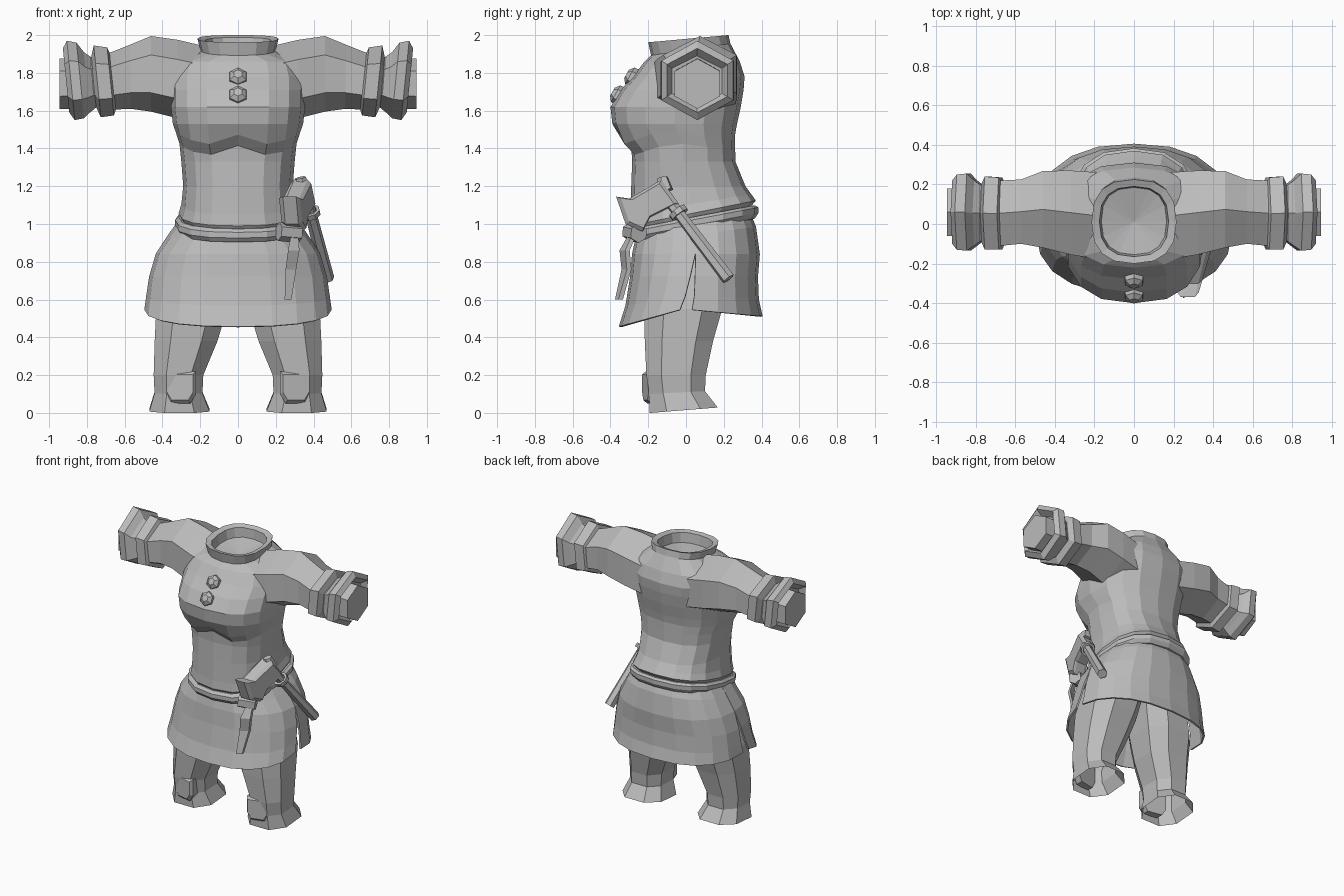
import bpy, bmesh
from math import sin, cos, pi, copysign
from mathutils import Vector

cube = bpy.data.objects.get("Cube")
if cube:
    bpy.data.objects.remove(cube)

grey = bpy.data.materials.new("plain grey")
grey.use_nodes = True
grey.diffuse_color = (0.5, 0.5, 0.5, 1)
grey.node_tree.nodes["Principled BSDF"].inputs["Base Color"].default_value = (0.5, 0.5, 0.5, 1)


def loft(name, rings, closed=True, caps=True, loop=False):
    """Skin a list of point rings; loop joins the last ring to the first."""
    bm = bmesh.new()
    rows = [[bm.verts.new(p) for p in r] for r in rings]
    n = len(rows[0])
    for a, b in zip(rows, rows[1:] + (rows[:1] if loop else [])):
        for i in range(n if closed else n - 1):
            j = (i + 1) % n
            bm.faces.new((a[i], a[j], b[j], b[i]))
    if caps and closed and not loop:
        bm.faces.new(rows[0])
        bm.faces.new(rows[-1])
    bmesh.ops.remove_doubles(bm, verts=bm.verts, dist=0.0005)
    bmesh.ops.recalc_face_normals(bm, faces=bm.faces)
    mesh = bpy.data.meshes.new(name)
    bm.to_mesh(mesh)
    bm.free()
    mesh.materials.append(grey)
    obj = bpy.data.objects.new(name, mesh)
    bpy.context.collection.objects.link(obj)
    return obj


def power(v, p):
    return copysign(abs(v) ** p, v)


def ring(z, hx, front, back, tilt=0.0, n=16, p=0.8, cx=0.0, turn=0.0):
    """Rounded horizontal section, z rising by tilt towards the back."""
    pts = []
    for i in range(n):
        a = 2 * pi * (i + turn) / n
        y = (front + back) / 2 + (back - front) / 2 * power(sin(a), p)
        pts.append((cx + hx * power(cos(a), p), y, z + tilt * y))
    return pts


def tube(side, x, front, back, low, high, shear=0.0):
    """Upright six-sided section of an arm, with a point at top and bottom."""
    pts = []
    for i in range(6):
        a = pi * i / 3
        s = (high - low) / 2 * cos(a)
        pts.append((side * (x + shear * s), (front + back) / 2 + (back - front) / 2 * sin(a) / sin(pi / 3),
                    (low + high) / 2 + s))
    return pts


def bar(name, start, end, w0, w1, n=6):
    """Straight tapered bar between two points."""
    start, end = Vector(start), Vector(end)
    q = (end - start).to_track_quat('Z', 'Y')
    rings = []
    for c, w in ((start, w0), (end, w1)):
        rings.append([c + q @ Vector((w * cos(2 * pi * (i + .5) / n), w * sin(2 * pi * (i + .5) / n), 0))
                      for i in range(n)])
    return loft(name, rings)


# Shirt: hem, waist, bust, shoulders, then the collar folding into the neck
shirt = [
    ring(.99, .28, -.26, .31, .2), ring(1.05, .315, -.30, .37, .2), ring(1.10, .30, -.295, .345, .17),
    ring(1.2, .29, -.29, .315), ring(1.33, .30, -.285, .262), ring(1.40, .31, -.29, .26, .05),
    ring(1.46, .33, -.345, .26, .05), ring(1.53, .345, -.39, .27), ring(1.62, .355, -.40, .29),
    ring(1.71, .355, -.345, .305), ring(1.78, .355, -.28, .31), ring(1.86, .33, -.22, .285),
    ring(1.92, .20, -.185, .235, .15), ring(1.98, .215, -.20, .225, .09), ring(1.97, .175, -.165, .19, .09),
    ring(1.90, .165, -.155, .185, .1), ring(1.87, .001, .01, .012)]
# Lift the underside of the bust in the middle and at the sides
for r in (5, 6):
    shirt[r] = [(x, y, z + (.03 - .05 * sin(min(1, abs(x) / .32) * pi) if y < 0 else 0)) for x, y, z in shirt[r]]
loft("shirt_body", shirt)

# Buttons on the chest, facing forward and up
for name, y, z in (("upper_button", -.28, 1.775), ("lower_button", -.355, 1.68)):
    out = Vector((0, -.8, .45)).normalized()
    c = Vector((0, y, z))
    bar(name + "_base", c - out * .03, c + out * .02, .055, .05)
    bar(name + "_top", c + out * .02, c + out * .04, .05, .025)

for side, word in ((1, "left"), (-1, "right")):
    # Sleeve widening into the shoulder, its two bands and the wrist
    loft(word + "_sleeve", [tube(side, *s) for s in (
        (.17, -.18, .26, 1.53, 1.94), (.32, -.155, .27, 1.56, 1.975),
        (.46, -.12, .268, 1.595, 1.995),
        (.57, -.10, .225, 1.61, 1.95), (.67, -.11, .22, 1.605, 1.91), (.80, -.08, .19, 1.63, 1.88))])
    loft(word + "_arm_band", [tube(side, *s, .1) for s in (
        (.655, -.09, .20, 1.62, 1.88), (.675, -.13, .235, 1.575, 1.935),
        (.745, -.13, .24, 1.565, 1.945), (.765, -.09, .20, 1.62, 1.88))])
    loft(word + "_cuff", [tube(side, *s, .1) for s in (
        (.76, -.08, .19, 1.62, 1.88), (.80, -.11, .22, 1.59, 1.91), (.835, -.135, .255, 1.56, 1.96),
        (.885, -.13, .25, 1.55, 1.97), (.91, -.10, .22, 1.59, 1.93), (.87, -.075, .19, 1.625, 1.89))])
    loft(word + "_wrist", [tube(side, *s) for s in (
        (.8, -.06, .18, 1.61, 1.88), (.945, -.06, .18, 1.61, 1.875))])

    # Open trouser leg with flared end and shin patch
    loft(word + "_leg", [ring(*s, n=8, cx=side * c, turn=.5) for c, s in (
        (.31, (.015, .17, -.205, .18, .08)), (.315, (.11, .135, -.205, .11, .05)),
        (.315, (.20, .14, -.22, .115)), (.275, (.38, .177, -.23, .155)),
        (.245, (.55, .2, -.235, .205)), (.18, (.80, .19, -.22, .24)), (.16, (1.0, .15, -.2, .2)))], caps=False)
    patch = [(-.085, .22), (.085, .22), (.085, .10), (.055, .05), (-.055, .05), (-.085, .10)]
    loft(word + "_shin_patch", [[(side * (.307 + x * k), y + .2 * x, .14 + (z - .14) * k) for x, z in patch]
                                for y, k in ((-.14, 1), (-.195, 1), (-.215, .8))])


# Skirt: front and back panels that meet at the hips and part below
def skirt_panel(name, back):
    rows = []
    n = 10
    for z, hx, f, b, split in ((1.03, .30, -.25, .33, .05), (.94, .365, -.265, .365, .05), (.84, .43, -.28, .385, .05),
                               (.72, .465, -.29, .375, .035), (.61, .48, -.315, .38, .02), (.53, .49, -.35, .40, 0)):
        edge = split + (1 if back else -1) * max(0, (.84 - z)) * .1
        far = b if back else f
        low = max(0, (.72 - z) / .19)
        row = []
        for i in range(n + 1):
            a = pi * i / n
            s = sin(a) ** .85
            row.append((hx * power(cos(a), .85), edge + (far - edge) * s,
                        z + low * (.015 - (.035 if back else .09) * s) + (.12 * far * s if z > .9 else 0)))
        rows.append(row)
    obj = loft(name, rows, closed=False)
    mod = obj.modifiers.new("cloth thickness", 'SOLIDIFY')
    mod.thickness = .012
    mod.offset = 0


skirt_panel("skirt_front", False)
skirt_panel("skirt_back", True)

# Belt, higher at the back
loft("belt", [ring(z, .325 + g, -.305 - g, .375 + g, .19) for z, g in
              ((.955, -.04), (.96, -.01), (.985, .008), (1.015, .008), (1.03, -.01), (1.03, -.04))], loop=True)

# Belt knot and hanging end
bar("belt_knot", (.215, -.295, .96), (.325, -.25, .95), .05, .05)
strap = [(.30, -.285, .94), (.295, -.325, .86), (.28, -.315, .76), (.265, -.355, .60)]
loft("belt_end", [[(x + dx * w, y + dy + dx * w * .5, z) for dx, dy in ((-1, -.012), (1, -.012), (1, .012), (-1, .012))]
                  for (x, y, z), w in zip(strap, (.02, .03, .028, .018))])

# Hammer on the left hip: slim head lying along the waist, flared at the front
bar("hammer_handle", (.36, -.11, 1.15), (.475, .225, .71), .03, .036)
head = [(-.37, 1.145), (-.30, 1.135), (-.13, 1.235), (-.04, 1.11), (-.19, 1.035), (-.23, .96), (-.32, 1.0)]
loft("hammer_head", [[(.365 + .25 * y + dx, y + (y + .2) * (k - 1), 1.09 + (z - 1.09) * k) for y, z in head]
                     for dx, k in ((-.055, .85), (-.035, 1), (.035, 1), (.055, .85))])
bar("hammer_cap", (.345, -.11, 1.175), (.33, -.125, 1.245), .045, .03)

# Loop that holds the handle against the belt
axis = Vector((.115, .335, -.44)).normalized()
turn = axis.to_track_quat('Z', 'Y').to_matrix().to_4x4()
centre = Vector((.385, -.04, 1.06))
loft("hammer_loop", [[centre + turn @ Vector((r * cos(2 * pi * i / 8), r * sin(2 * pi * i / 8), h)) for i in range(8)]
                     for r, h in ((.035, -.015), (.052, -.015), (.052, .015), (.035, .015))], loop=True)
